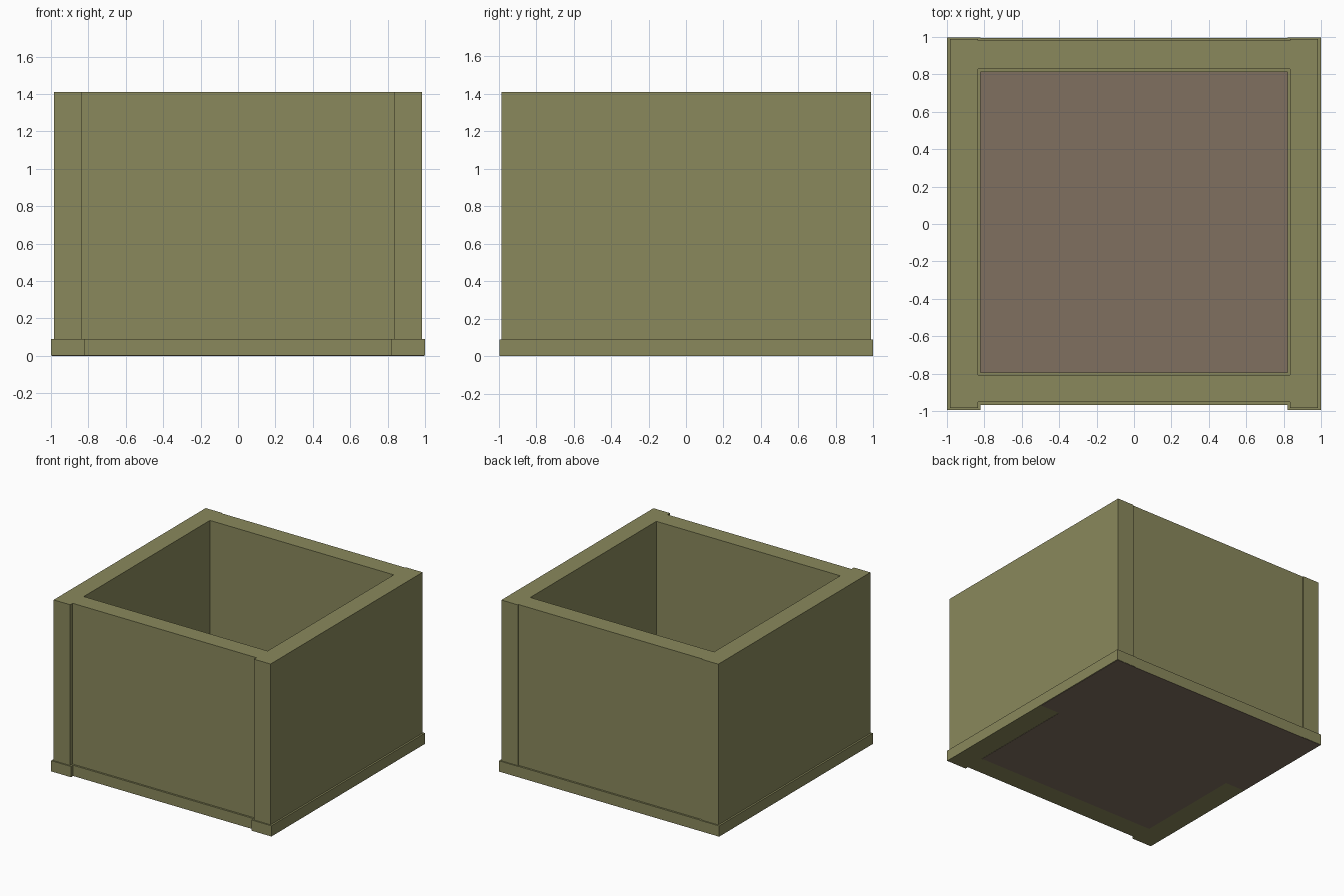
import bpy, bmesh

if "Cube" in bpy.data.objects:
    bpy.data.objects.remove(bpy.data.objects["Cube"])


def material(name, color):
    m = bpy.data.materials.new(name)
    m.diffuse_color = (*color, 1)
    m.use_nodes = True
    m.node_tree.nodes["Principled BSDF"].inputs["Base Color"].default_value = m.diffuse_color
    return m


olive = material("olive_boards", (0.254, 0.250, 0.107))
brown = material("brown_floor", (0.216, 0.162, 0.115))


def box(name, x0, x1, y0, y1, z0, z1, mat):
    bm = bmesh.new()
    bmesh.ops.create_cube(bm, size=1)
    for v in bm.verts:
        v.co = (x1 if v.co.x > 0 else x0,
                y1 if v.co.y > 0 else y0,
                z1 if v.co.z > 0 else z0)
    me = bpy.data.meshes.new(name)
    bm.to_mesh(me)
    bm.free()
    me.materials.append(mat)
    ob = bpy.data.objects.new(name, me)
    bpy.context.collection.objects.link(ob)
    return ob


BASE, TOP, LIFT = 0.09, 1.41, 0.002

# side walls, running the full depth, each on a slightly thicker skirting
for side, s in (("left", -1), ("right", 1)):
    xs = sorted((s * 0.835, s * 0.985))
    box(side + "_wall", *xs, -0.985, 0.988, BASE, TOP, olive)
    xs = sorted((s * 0.82, s * 1.0))
    box(side + "_skirting", *xs, -0.995, 0.998, LIFT, BASE, olive)

# front and back walls, set in between the side walls
box("front_wall", -0.835, 0.835, -0.953, -0.808, BASE, TOP, olive)
box("front_skirting", -0.82, 0.82, -0.968, -0.793, LIFT, BASE, olive)
box("back_wall", -0.835, 0.835, 0.828, 0.980, BASE, TOP, olive)
box("back_skirting", -0.82, 0.82, 0.813, 0.995, LIFT, BASE, olive)

# floor: fills the inside, and runs out under the walls towards the back
box("floor_front", -0.82, 0.82, -0.80, 0.1, 0, LIFT, brown)
box("floor_back", -0.995, 0.995, 0.1, 0.995, 0, LIFT, brown)
